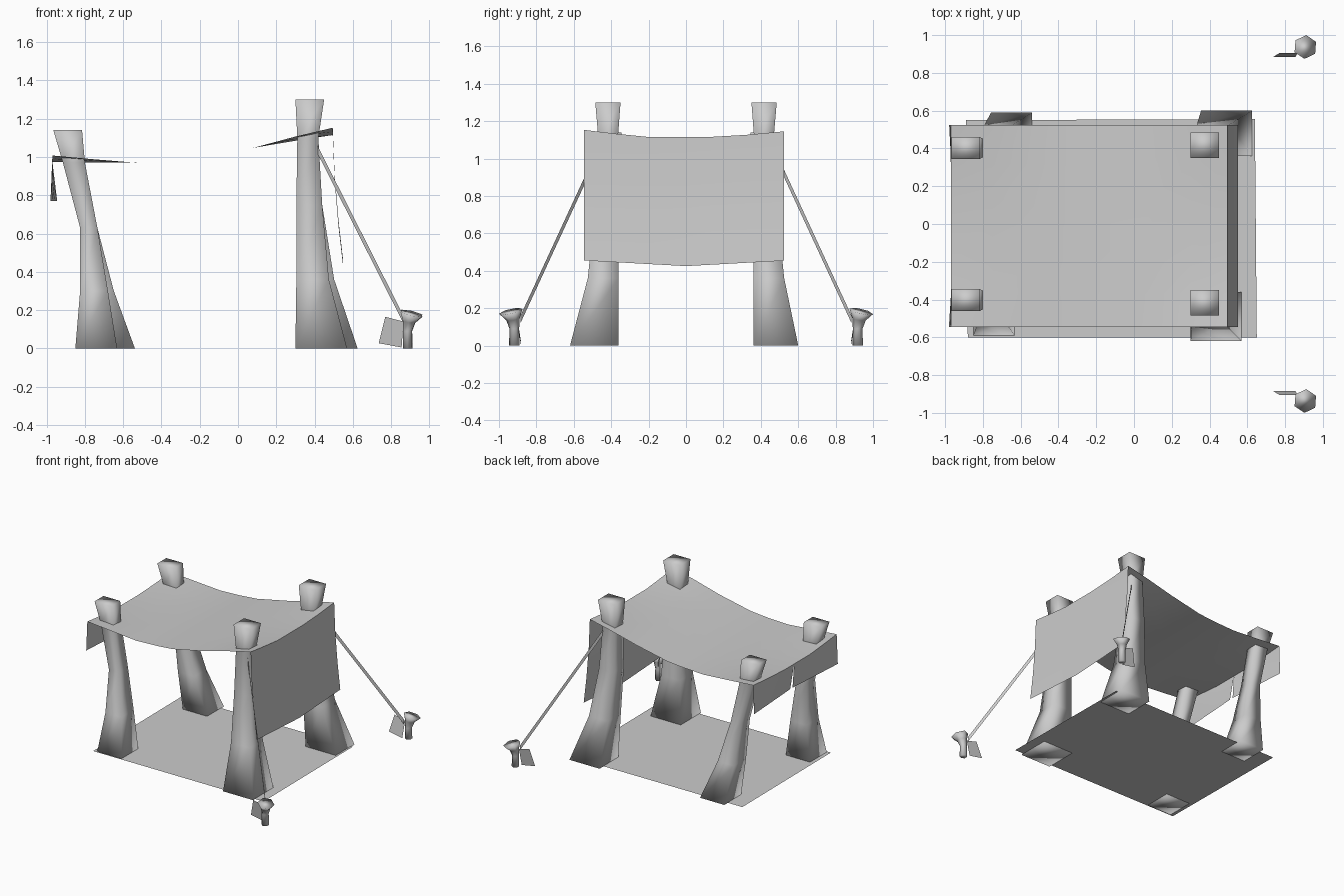
import bpy, bmesh, math
from mathutils import Vector, Matrix

if "Cube" in bpy.data.objects:
    bpy.data.objects.remove(bpy.data.objects["Cube"])

grey = bpy.data.materials.new("plain_grey")
grey.diffuse_color = (0.6, 0.6, 0.6, 1)
grey.use_nodes = True
grey.node_tree.nodes["Principled BSDF"].inputs["Base Color"].default_value = grey.diffuse_color


def make(name, verts, faces, smooth=True):
    me = bpy.data.meshes.new(name)
    me.from_pydata(verts, [], faces)
    me.materials.append(grey)
    ob = bpy.data.objects.new(name, me)
    bpy.context.collection.objects.link(ob)
    for p in me.polygons:
        p.use_smooth = smooth
    return ob


def sheet(name, rows):
    """Open cloth surface from rows of points."""
    n = len(rows[0])
    verts = [p for r in rows for p in r]
    faces = [(i * n + j, (i + 1) * n + j, (i + 1) * n + j + 1, i * n + j + 1)
             for i in range(len(rows) - 1) for j in range(n - 1)]
    return make(name, verts, faces)


def loft(name, rings):
    """Closed solid through rings of equal point count."""
    n = len(rings[0])
    verts = [p for r in rings for p in r]
    faces = [(i * n + j, i * n + (j + 1) % n, (i + 1) * n + (j + 1) % n, (i + 1) * n + j)
             for i in range(len(rings) - 1) for j in range(n)]
    faces.append(tuple(reversed(range(n))))
    faces.append(tuple((len(rings) - 1) * n + j for j in range(n)))
    return make(name, verts, faces)


def pole(name, sections, side):
    """Four-sided post; sections are z, x0, x1, inner y, outer y."""
    rings = []
    for z, x0, x1, yi, yo in sections:
        y0, y1 = sorted((side * yi, side * yo))
        rings.append([(x0, y0, z), (x1, y0, z), (x1, y1, z), (x0, y1, z)])
    loft(name, rings)


# Ground mat
make("ground_mat", [(-0.88, -0.6, 0.003), (0.65, -0.6, 0.003),
                    (0.64, 0.555, 0.003), (-0.89, 0.55, 0.003)], [(0, 1, 2, 3)])

# Four flared posts
for side, label, dr, dl in ((-1, "front", 0.0, 0.0), (1, "back", 0.055, 0.093)):
    pole("right_post_" + label, [
        (0, 0.30 + dr, 0.57 + dr, 0.36, 0.60 + 0.02 * (side < 0)),
        (0.36, 0.305 + dr / 2, 0.475 + dr / 2, 0.36, 0.525),
        (0.75, 0.305, 0.44, 0.36, 0.485),
        (1.10, 0.31, 0.42, 0.365, 0.468),
        (1.30, 0.30, 0.45, 0.35, 0.485)], side)
    pole("left_post_" + label, [
        (0, -0.85 + dl, -0.632 + dl, 0.375, 0.59),
        (0.30, -0.825 + dl / 3, -0.68 + dl / 3, 0.365, 0.52),
        (0.63, -0.825, -0.735, 0.36, 0.475),
        (0.97, -0.915, -0.80, 0.355, 0.45),
        (1.14, -0.965, -0.815, 0.345, 0.46)], side)

# Sagging roof cloth: x, middle height, edge lift
ys = [(-0.545, 1), (-0.37, 0.45), (-0.2, 0), (0, 0), (0.12, 0), (0.32, 0.3), (0.525, 0.8)]
profile = [(-0.97, 0.975, 0.033), (-0.75, 0.972, 0.016), (-0.53, 0.97, 0),
           (-0.35, 0.977, 0), (-0.2, 0.99, 0), (0.08, 1.048, 0),
           (0.3, 1.085, 0.022), (0.495, 1.115, 0.038)]
sheet("roof_cloth", [[(x, y, z + k * lift) for y, k in ys] for x, z, lift in profile])

# Long flap on the right
drop = [(0.495, 1.115, 0.038), (0.505, 0.88, 0.03), (0.525, 0.64, 0.03), (0.55, 0.425, 0.03)]
sheet("right_flap", [[(x, y, z + lift * (abs(y) / 0.545 if i else k)) for y, k in ys]
                     for i, (x, z, lift) in enumerate(drop)])

# Short split flap on the left
for label, part in (("front", [(-0.545, 1), (-0.37, 0.45), (-0.2, 0), (0, 0)]),
                    ("back", [(0, 0), (0.12, 0), (0.32, 0.3), (0.525, 0.8)])):
    s = -1 if label == "front" else 1
    rows = []
    for t in (0, 0.5, 1):
        row = []
        for y, k in part:
            x = -0.97 - 0.01 * t + 0.035 * t * (1 - abs(y) / 0.545)
            gap = 0.015 * t * s if y == 0 else 0
            top = 0.975 + 0.033 * k
            row.append((x, y + gap, top + (0.77 - top) * t))
        rows.append(row)
    sheet("left_flap_" + label, rows)

for side, label in ((-1, "front"), (1, "back")):
    # Flat guy rope
    a, b, h = Vector((0.40, side * 0.455, 1.07)), Vector((0.87, side * 0.885, 0.14)), Vector((0, 0, 0.02))
    make("guy_rope_" + label, [a - h, b - h, b + h, a + h], [(0, 1, 2, 3)])

    # Six-sided peg with a tilted flared head
    rings = []
    for z, r, cx, cy, tilt in ((0, 0.028, 0.887, 0.918, 0), (0.09, 0.026, 0.887, 0.918, 0),
                               (0.14, 0.036, 0.894, 0.925, 0.15), (0.183, 0.063, 0.907, 0.937, 0.22)):
        ring = []
        for i in range(6):
            t = math.tau * i / 6 + 0.45
            dx, dy = r * math.cos(t), r * math.sin(t)
            ring.append((cx + dx, side * cy + dy, z - tilt * (dx + side * dy)))
        rings.append(ring)
    loft("peg_" + label, rings)

    # Loose rope end beside the peg
    make("peg_tag_" + label, [(0.735, side * 0.883, 0.027), (0.855, side * 0.883, 0.005),
                              (0.865, side * 0.905, 0.14), (0.77, side * 0.905, 0.165)], [(0, 1, 2, 3)])
